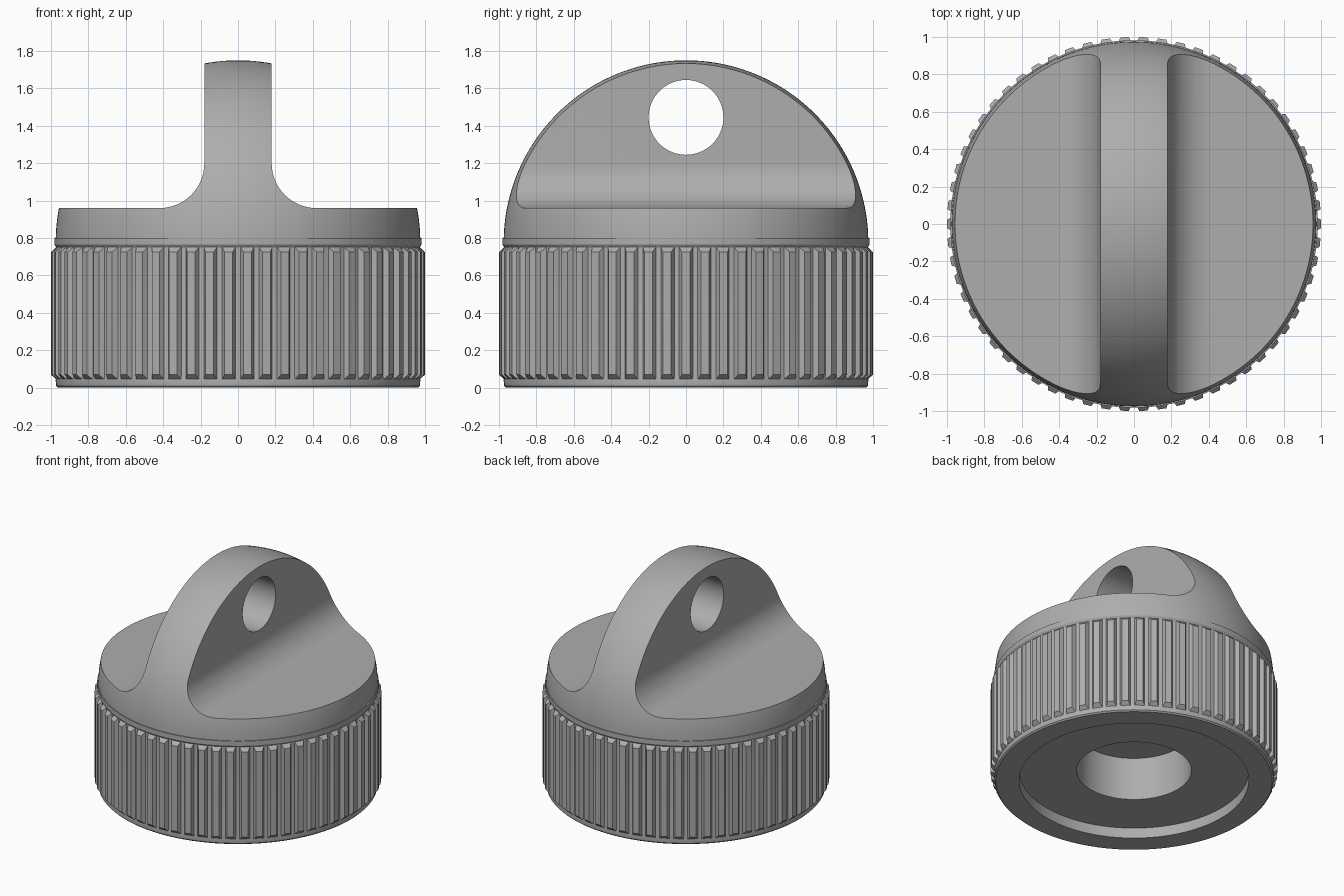
import bpy
import bmesh
from math import sin, cos, pi, radians, asin
from mathutils import Matrix, Vector

old = bpy.data.objects.get("Cube")
if old:
    bpy.data.objects.remove(old)

grey = bpy.data.materials.new("plain grey")
grey.use_nodes = True
GREY = (0.42, 0.42, 0.42, 1)
grey.diffuse_color = GREY
grey.node_tree.nodes["Principled BSDF"].inputs["Base Color"].default_value = GREY

DOME_R, DOME_Z = 0.975, 0.775
RIBS = 62


def finish(name, bm):
    bmesh.ops.recalc_face_normals(bm, faces=bm.faces)
    mesh = bpy.data.meshes.new(name)
    bm.to_mesh(mesh)
    bm.free()
    mesh.materials.append(grey)
    obj = bpy.data.objects.new(name, mesh)
    bpy.context.collection.objects.link(obj)
    return obj


def activate(obj):
    bpy.ops.object.select_all(action='DESELECT')
    obj.select_set(True)
    bpy.context.view_layer.objects.active = obj


def lathe(name, profile, steps):
    bm = bmesh.new()
    verts = [bm.verts.new((r, 0, z)) for r, z in profile]
    edges = [bm.edges.new(pair) for pair in zip(verts, verts[1:])]
    bmesh.ops.spin(bm, geom=verts + edges, axis=(0, 0, 1), cent=(0, 0, 0),
                   angle=2 * pi, steps=steps)
    bmesh.ops.remove_doubles(bm, verts=bm.verts, dist=1e-5)
    return finish(name, bm)


def extrude(name, points, direction):
    bm = bmesh.new()
    face = bm.faces.new([bm.verts.new(p) for p in points])
    new = bmesh.ops.extrude_face_region(bm, geom=[face])["geom"]
    bmesh.ops.translate(bm, vec=direction,
                        verts=[v for v in new if isinstance(v, bmesh.types.BMVert)])
    return finish(name, bm)


# Cap body: stepped underside recess, rim, collar and dome in one turned profile
profile = [(0, 0.41), (0.40, 0.41), (0.40, 0.08), (0.80, 0.08), (0.80, 0),
           (0.962, 0), (0.972, 0.01), (0.975, 0.04), (0.972, 0.06),
           (0.972, 0.75), (0.982, 0.765), (0.982, 0.80)]
start = asin((0.80 - DOME_Z) / DOME_R)
N = 48
for i in range(N + 1):
    a = start + (pi / 2 - start) * i / N
    profile.append((DOME_R * cos(a) if i < N else 0, DOME_Z + DOME_R * sin(a)))
body = lathe("cap_body", profile, 160)

# Side cutters leave the upright grip with a rounded foot
cutters = []
for side in (-1, 1):
    section = [(0.18, 2), (1.3, 2), (1.3, 0.96)]
    for i in range(17):
        a = -pi / 2 - pi / 2 * i / 16
        section.append((0.42 + 0.24 * cos(a), 1.20 + 0.24 * sin(a)))
    cutters.append(extrude("side_cutter", [(side * x, -1.3, z) for x, z in section],
                           (0, 2.6, 0)))

# Cord hole through the grip
ring = [(-0.5, 0.2 * cos(a), 1.445 + 0.2 * sin(a))
        for a in (2 * pi * i / 64 for i in range(64))]
cutters.append(extrude("hole_cutter", ring, (1, 0, 0)))

for cutter in cutters:
    cutter.hide_render = True
    mod = body.modifiers.new("cut", 'BOOLEAN')
    mod.operation, mod.solver, mod.object = 'DIFFERENCE', 'EXACT', cutter
    activate(body)
    bpy.ops.object.modifier_apply(modifier=mod.name)
    bpy.data.objects.remove(cutter)
activate(body)
bpy.ops.object.shade_smooth_by_angle(angle=radians(30))

# Grip ribs: bevelled bars repeated around the wall
bm = bmesh.new()
for i in range(RIBS):
    made = bmesh.ops.create_cube(bm, size=1)["verts"]
    turn = Matrix.Rotation(2 * pi * (i + 0.5) / RIBS - pi / 2, 4, 'Z')
    for v in made:
        outer = v.co.x > 0
        half = 0.022 if outer else 0.038
        low, high = (0.07, 0.725) if outer else (0.04, 0.755)
        v.co = turn @ Vector((1.0 if outer else 0.968,
                              half if v.co.y > 0 else -half,
                              high if v.co.z > 0 else low))
finish("grip_ribs", bm)
